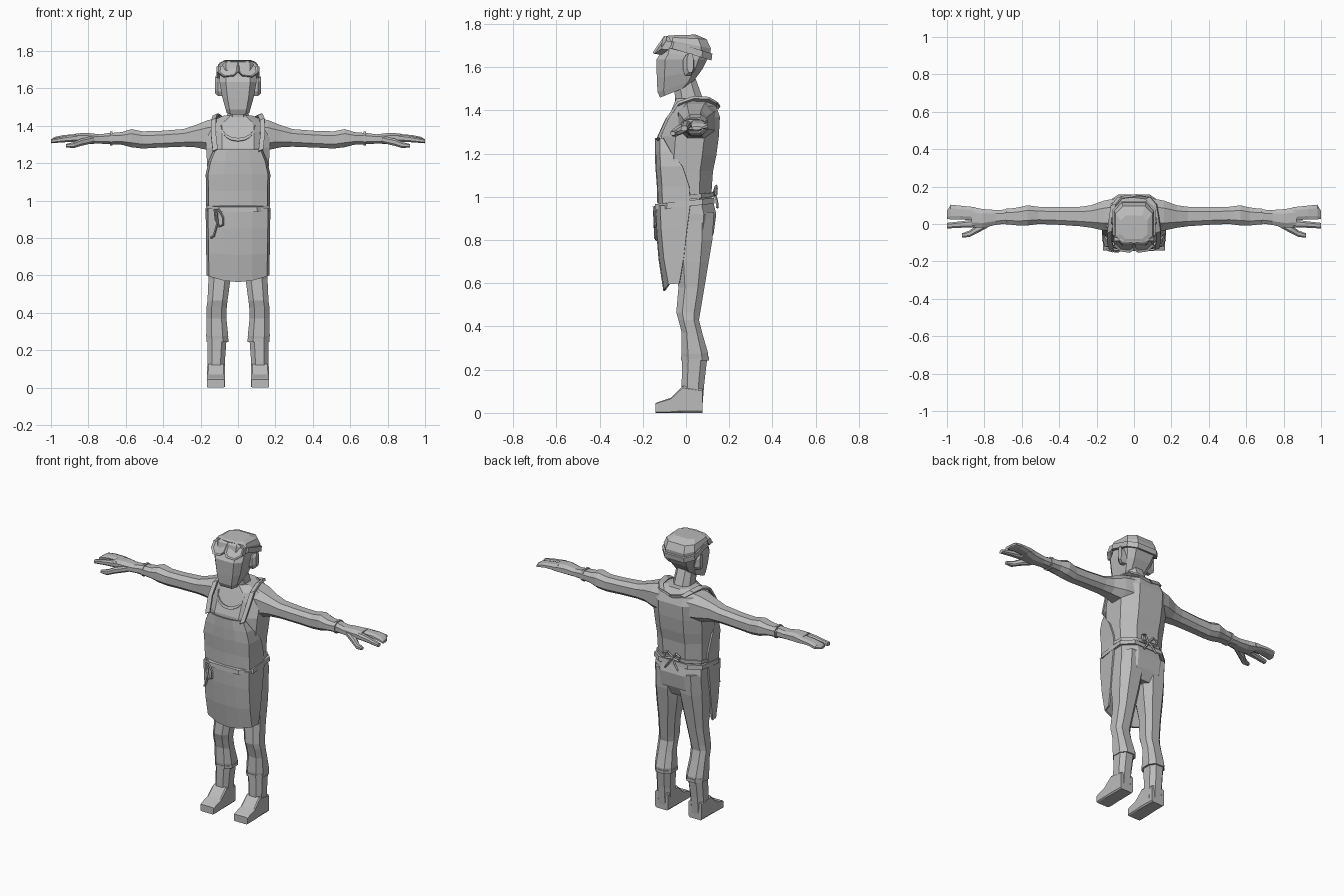
import bpy, bmesh, math
from mathutils import Vector

grey = bpy.data.materials.new("plain grey")
grey.diffuse_color = (0.5, 0.5, 0.5, 1)


def finish(name, bm):
    """Turn a bmesh into a flat shaded object."""
    bmesh.ops.recalc_face_normals(bm, faces=bm.faces)
    me = bpy.data.meshes.new(name)
    bm.to_mesh(me)
    bm.free()
    me.materials.append(grey)
    ob = bpy.data.objects.new(name, me)
    bpy.context.collection.objects.link(ob)
    return ob


def loft(name, axis, rings, k=0.5, s=1, tilt=None):
    """Chamfered-box rings (position, u0, u1, v0, v1) joined along an axis."""
    shape = [(1, k), (k, 1), (-k, 1), (-1, k), (-1, -k), (-k, -1), (k, -1), (1, -k)]
    bm, loops = bmesh.new(), []
    for i, (p, u0, u1, v0, v1) in enumerate(rings):
        loop = []
        for a, b in shape:
            u = (u0 + u1) / 2 + a * (u1 - u0) / 2
            v = (v0 + v1) / 2 + b * (v1 - v0) / 2
            co = {"x": (p, u, v), "y": (u, p, v), "z": (u, v, p)}[axis]
            lean = tilt[i] * co[1] if tilt else 0
            loop.append(bm.verts.new((co[0] * s, co[1], co[2] + lean)))
        loops.append(loop)
    for a, b in zip(loops, loops[1:]):
        for i in range(8):
            j = (i + 1) % 8
            bm.faces.new((a[i], a[j], b[j], b[i]))
    bm.faces.new(loops[0])
    bm.faces.new(loops[-1])
    return finish(name, bm)


def sheet(name, rows, thick):
    """Grid surface with thickness."""
    bm = bmesh.new()
    grid = [[bm.verts.new(p) for p in r] for r in rows]
    for a, b in zip(grid, grid[1:]):
        for i in range(len(a) - 1):
            bm.faces.new((a[i], a[i + 1], b[i + 1], b[i]))
    ob = finish(name, bm)
    m = ob.modifiers.new("thickness", "SOLIDIFY")
    m.thickness, m.offset = thick, 0
    return ob


def ribbon(name, pts, side, thick=0.012):
    """Flat band along points, widened by the side vector."""
    d = Vector(side)
    return sheet(name, [[Vector(p) - d, Vector(p) + d] for p in pts], thick)


def cord(name, pts, r=0.005):
    """Thin four-sided cord along points."""
    bm, loops = bmesh.new(), []
    pts = [Vector(p) for p in pts]
    for i, p in enumerate(pts):
        t = (pts[min(i + 1, len(pts) - 1)] - pts[max(i - 1, 0)]).normalized()
        a = t.cross(Vector((0, 1, 0))).normalized() * r
        b = t.cross(a).normalized() * r
        loops.append([bm.verts.new(p + o) for o in (a, b, -a, -b)])
    for a, b in zip(loops, loops[1:]):
        for i in range(4):
            bm.faces.new((a[i], a[(i + 1) % 4], b[(i + 1) % 4], b[i]))
    bm.faces.new(loops[0])
    bm.faces.new(loops[-1])
    return finish(name, bm)


# Shirt and hips
loft("shirt", "z", [
    (0.95, -.155, .155, -.10, .12), (1.02, -.155, .155, -.105, .118),
    (1.12, -.16, .16, -.115, .125), (1.19, -.165, .165, -.12, .14),
    (1.28, -.17, .17, -.115, .152), (1.37, -.17, .17, -.08, .157),
    (1.42, -.15, .15, -.06, .14), (1.455, -.075, .075, -.045, .115)], k=0.5)
loft("hips", "z", [
    (0.77, -.12, .12, -.06, .10), (0.83, -.16, .16, -.08, .128),
    (0.92, -.162, .162, -.09, .14), (0.97, -.158, .158, -.1, .128)], k=0.5)
loft("belt", "z", [
    (0.955, -.172, .172, -.145, .133), (0.982, -.17, .17, -.143, .13)],
    k=0.6, tilt=[0.11, 0.11])

# Neck, head and cap
loft("neck", "z", [(1.40, -.07, .07, -.05, .10), (1.45, -.058, .058, -.05, .08),
                   (1.56, -.052, .052, -.06, .04)])
loft("head", "z", [
    (1.508, -.06, .06, -.12, .0), (1.525, -.068, .068, -.132, .035),
    (1.575, -.085, .085, -.135, .075), (1.635, -.099, .099, -.137, .098),
    (1.655, -.098, .098, -.118, .10), (1.70, -.09, .09, -.11, .09)],
    k=0.66, tilt=[.4, .3, .2, 0, -.1, -.1])
loft("cap", "z", [
    (1.668, -.105, .105, -.115, .11), (1.71, -.108, .108, -.108, .115),
    (1.735, -.098, .098, -.10, .095), (1.75, -.072, .072, -.08, .045)],
    k=0.6, tilt=[-.25, -.2, -.05, .03])
loft("goggle_strap", "z", [
    (1.667, -.114, .114, -.11, .118), (1.70, -.114, .114, -.10, .122)],
    k=0.6, tilt=[-.3, -.3])

# Goggles on the forehead, with recessed lenses
for s in (1, -1):
    bm = bmesh.new()
    outline = [(0, 1.69), (.022, 1.668), (.075, 1.662), (.108, 1.685),
               (.106, 1.722), (.08, 1.742), (0, 1.744)]
    f = bm.faces.new([bm.verts.new((s * x, -.157 + (z - 1.665) * .7 + x * x * 2.2, z))
                      for x, z in outline])
    back = bmesh.ops.extrude_face_region(bm, geom=[f])["geom"]
    moved = [v for v in back if isinstance(v, bmesh.types.BMVert)]
    bmesh.ops.translate(bm, verts=moved, vec=(0, .035, -.004))
    bm.faces.ensure_lookup_table()
    front = min((q for q in bm.faces if len(q.verts) == 7),
                key=lambda q: q.calc_center_median().y)
    bmesh.ops.recalc_face_normals(bm, faces=bm.faces)
    bmesh.ops.inset_region(bm, faces=[front], thickness=.012, depth=-.008)
    finish("goggles", bm)

# Apron: bib and skirt share one wrapped cross-section
def apron(name, rows):
    out = []
    for z, w, yf, ys, drop in rows:
        out.append([(f * w, y, z - drop * (1 - f * f)) for f, y in (
            (-1, ys), (-.93, yf + .022), (-.45, yf + .004), (0, yf),
            (.45, yf + .004), (.93, yf + .022), (1, ys))])
    return sheet(name, out, 0.01)


apron("apron_bib", [(1.272, .125, -.139, -.105, 0), (1.21, .152, -.139, -.07, 0),
                    (1.14, .168, -.137, -.015, 0), (1.05, .165, -.13, .015, 0),
                    (0.97, .165, -.128, .02, 0)])
apron("apron_skirt", [(0.96, .168, -.138, .02, 0), (0.85, .167, -.134, .005, 0),
                      (0.72, .165, -.122, -.01, .01), (0.60, .163, -.10, -.03, .035)])

# Arms and legs, mirrored
for s in (1, -1):
    loft("ear", "x", [(.08, -.015, .04, 1.56, 1.655), (.108, -.015, .035, 1.56, 1.655),
                      (.124, .005, .035, 1.575, 1.665)], s=s)
    loft("arm", "x", [
        (.08, -.04, .14, 1.26, 1.445), (.16, -.035, .125, 1.27, 1.43),
        (.23, -.02, .10, 1.285, 1.402), (.29, -.012, .092, 1.288, 1.382),
        (.42, -.003, .09, 1.283, 1.372), (.51, .0, .092, 1.278, 1.37),
        (.57, -.008, .10, 1.285, 1.382), (.62, -.008, .088, 1.298, 1.366),
        (.69, .0, .08, 1.302, 1.36)], s=s)
    loft("glove_cuff", "x", [(.672, -.004, .084, 1.295, 1.368),
                             (.684, -.004, .084, 1.295, 1.368)], s=s)
    loft("hand", "x", [(.68, .003, .077, 1.302, 1.362), (.74, -.005, .075, 1.304, 1.354),
                       (.81, -.02, .08, 1.303, 1.362), (.87, -.018, .092, 1.312, 1.358)], s=s)
    loft("index_finger", "x", [(.85, -.02, .025, 1.315, 1.355), (.92, -.02, .015, 1.312, 1.345),
                               (1.0, -.024, .006, 1.306, 1.328)], s=s)
    loft("fingers", "x", [(.85, .02, .09, 1.315, 1.357), (.93, .024, .098, 1.322, 1.35),
                          (.98, .024, .103, 1.315, 1.34), (1.0, .028, .07, 1.31, 1.326)], s=s)
    loft("thumb", "x", [(.77, -.012, .02, 1.308, 1.345), (.84, -.05, -.005, 1.292, 1.33),
                        (.88, -.07, -.035, 1.28, 1.312), (.92, -.072, -.05, 1.285, 1.302)], s=s)
    loft("trouser_leg", "z", [
        (.93, .01, .16, -.09, .13), (.80, .004, .164, -.07, .122),
        (.70, .018, .163, -.05, .105), (.58, .04, .158, -.035, .085),
        (.465, .056, .163, -.045, .066), (.43, .06, .168, -.035, .06),
        (.37, .062, .168, -.02, .075), (.275, .052, .17, -.022, .103),
        (.25, .054, .168, -.02, .102)], s=s)
    loft("boot_cuff", "z", [(.243, .05, .168, -.024, .106), (.262, .05, .168, -.024, .106)], s=s)
    loft("boot_shaft", "z", [(.25, .062, .163, -.018, .098), (.14, .07, .163, -.02, .085),
                             (.03, .071, .164, -.02, .076)], s=s)
    loft("foot", "y", [(.076, .072, .164, 0, .11), (-.015, .07, .165, 0, .125),
                       (-.07, .07, .167, 0, .07), (-.13, .07, .167, 0, .05),
                       (-.142, .072, .165, 0, .044)], k=0.85, s=s)
    # Neck strap from the bib over the shoulder to the nape
    ribbon("apron_strap", [(s * .122, -.13, 1.268), (s * .132, -.088, 1.36),
                           (s * .13, -.04, 1.43), (s * .12, .03, 1.455),
                           (s * .108, .10, 1.452), (s * .075, .14, 1.43),
                           (0, .15, 1.415)], (.013, .004, .006))
    # Waist ties running to the bow
    ribbon("back_tie", [(s * .165, .015, 1.0), (s * .155, .07, 1.005),
                        (s * .085, .122, 1.01), (0, .128, 1.015)], (0, 0, .01), .008)
    cord("bow_loop", [(0, .128, 1.015), (s * .03, .14, 1.05), (s * .055, .14, 1.04),
                      (s * .05, .14, 1.01), (0, .13, 1.01)], .007)
    cord("bow_tail", [(0, .132, 1.015), (s * .02, .142, .985), (s * .045, .146, .95)], .006)

# Round shirt neckline
arc = [math.pi * i / 8 for i in range(9)]
ribbon("neckline", [(.09 * math.cos(a), -.066 - .041 * math.sin(a),
                     1.395 - .07 * math.sin(a)) for a in arc], (0, .003, .008), .008)

# Cords hanging from the front of the belt
cord("front_tie_loop", [(-.125, -.143, .955), (-.12, -.145, .90), (-.10, -.145, .86),
                        (-.08, -.145, .87), (-.08, -.145, .91), (-.105, -.146, .955)], .006)
cord("front_tie_tail", [(-.115, -.148, .955), (-.11, -.144, .88), (-.13, -.142, .81),
                        (-.145, -.135, .80)], .006)
